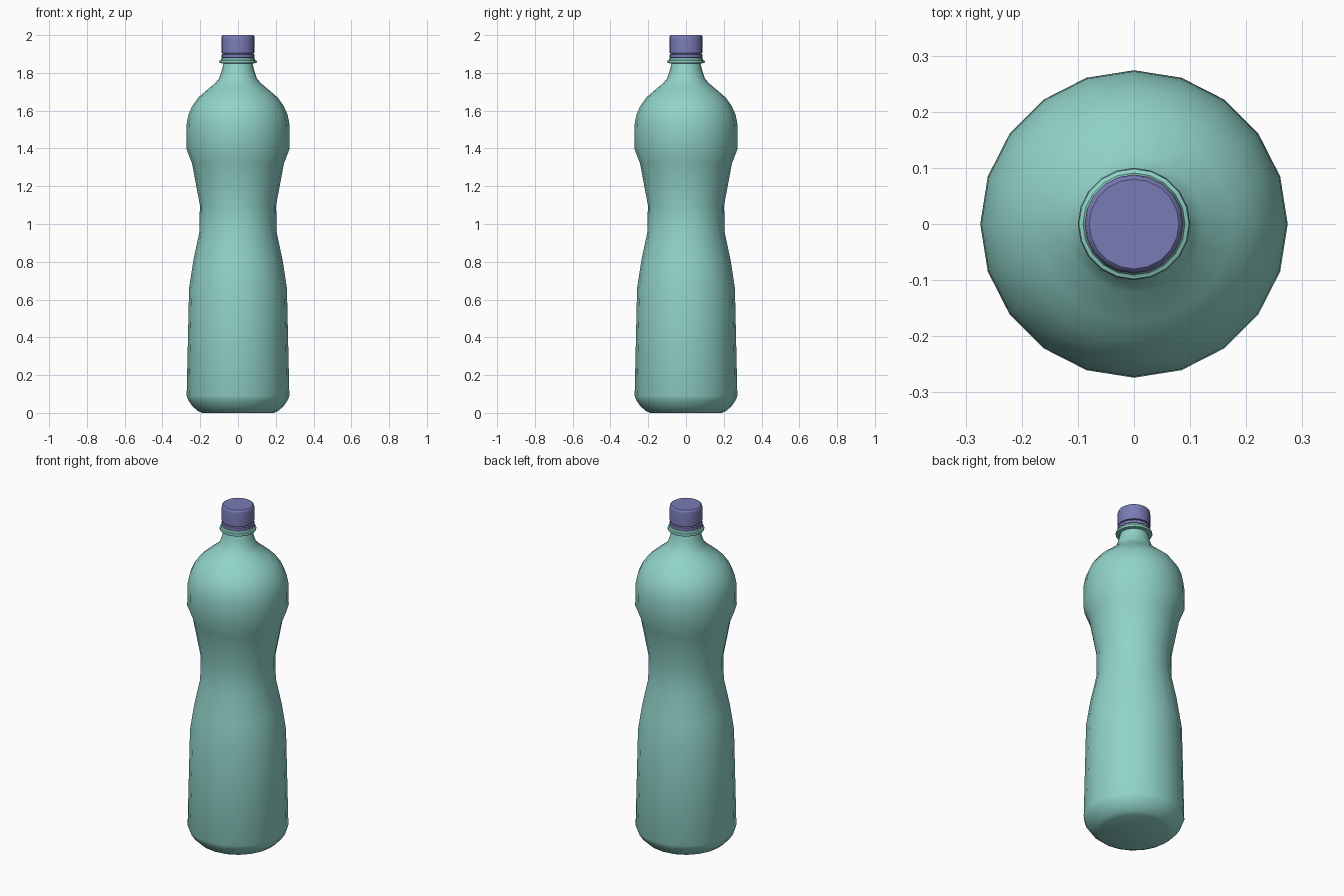
import bpy, bmesh, math

if "Cube" in bpy.data.objects:
    bpy.data.objects.remove(bpy.data.objects["Cube"])

SIDES = 20


def material(name, color):
    m = bpy.data.materials.new(name)
    m.diffuse_color = color
    m.use_nodes = True
    m.node_tree.nodes["Principled BSDF"].inputs["Base Color"].default_value = m.diffuse_color
    return m


def lathe(name, profile, mat, angle):
    """Revolve (radius, z) points around z and close both ends."""
    bm = bmesh.new()
    rings = []
    for r, z in profile:
        rings.append([bm.verts.new((r * math.cos(2 * math.pi * i / SIDES),
                                    r * math.sin(2 * math.pi * i / SIDES), z))
                      for i in range(SIDES)])
    for a, b in zip(rings, rings[1:]):
        for i in range(SIDES):
            j = (i + 1) % SIDES
            bm.faces.new((a[i], a[j], b[j], b[i]))
    bm.faces.new(rings[0][::-1])
    bm.faces.new(rings[-1])
    bmesh.ops.recalc_face_normals(bm, faces=bm.faces)
    me = bpy.data.meshes.new(name)
    bm.to_mesh(me)
    bm.free()
    ob = bpy.data.objects.new(name, me)
    bpy.context.collection.objects.link(ob)
    me.materials.append(mat)
    bpy.ops.object.select_all(action='DESELECT')
    ob.select_set(True)
    bpy.context.view_layer.objects.active = ob
    bpy.ops.object.shade_smooth_by_angle(angle=math.radians(angle))
    return ob


teal = material("bottle_teal", (0.28, 0.65, 0.58, 1))
violet = material("cap_violet", (0.19, 0.20, 0.46, 1))

# Bottle body: base, waist, shoulder, neck, support ring and covered mouth
lathe("bottle", [
    (0.19, 0.0), (0.215, 0.012), (0.243, 0.037), (0.264, 0.068), (0.272, 0.09),
    (0.259, 0.66), (0.236, 0.81), (0.204, 0.96), (0.202, 1.10),
    (0.243, 1.32), (0.274, 1.40), (0.272, 1.53), (0.262, 1.58), (0.242, 1.625),
    (0.21, 1.67), (0.175, 1.70), (0.122, 1.745), (0.10, 1.77), (0.085, 1.815),
    (0.077, 1.85), (0.098, 1.852), (0.10, 1.858), (0.098, 1.865),
    (0.091, 1.868), (0.088, 1.878), (0.077, 1.88), (0.077, 1.97),
], teal, 50)

# Tamper band below the cap
lathe("cap_band", [(0.078, 1.879), (0.088, 1.881), (0.088, 1.898), (0.08, 1.90)],
      violet, 40)

# Screw cap
lathe("screw_cap", [(0.08, 1.903), (0.088, 1.905), (0.088, 1.985),
                    (0.086, 1.995), (0.080, 2.0)], violet, 40)
